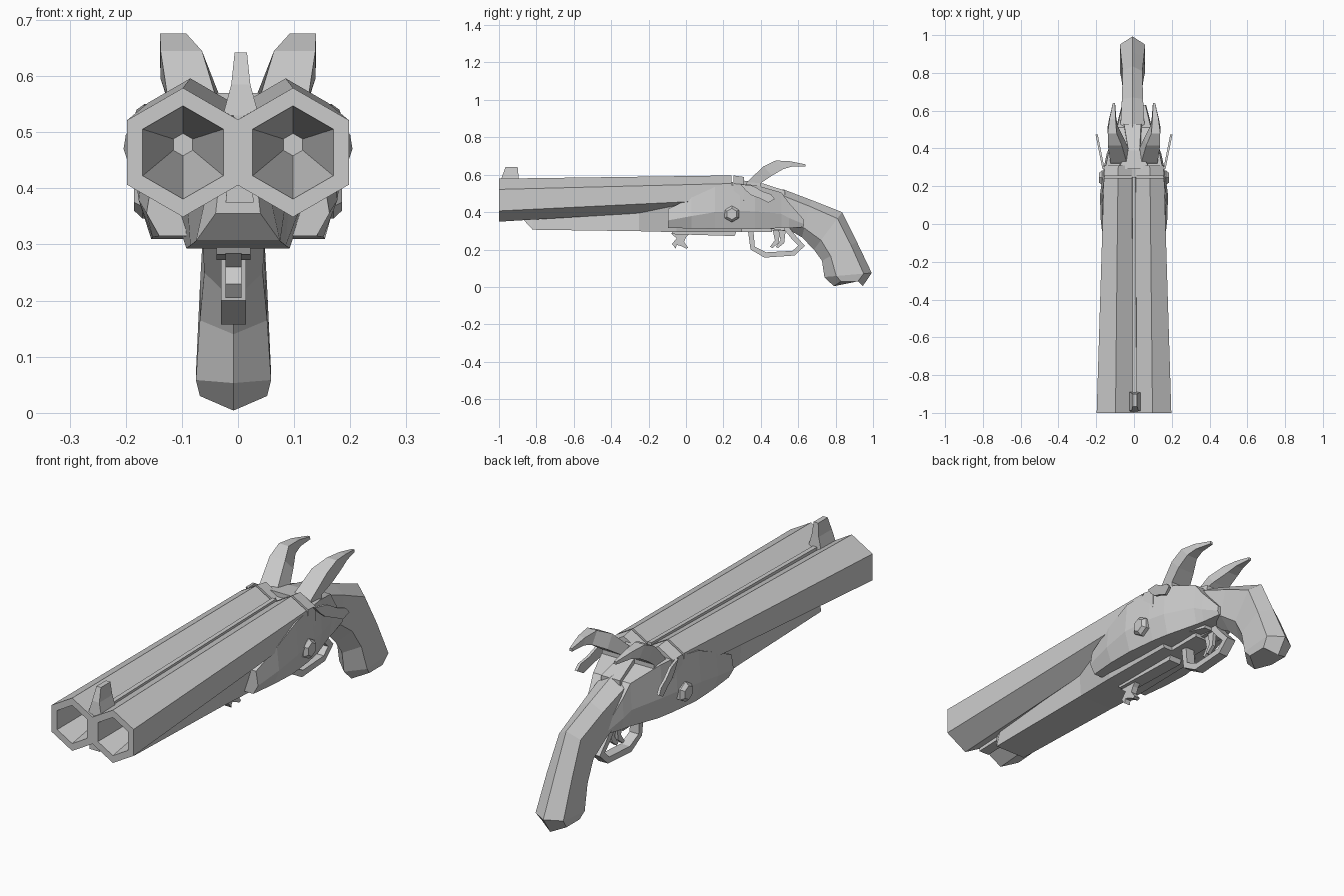
import bpy, bmesh, math
from mathutils import Vector

if "Cube" in bpy.data.objects:
    bpy.data.objects.remove(bpy.data.objects["Cube"], do_unlink=True)

GREY = (0.6, 0.6, 0.6, 1.0)
metal = bpy.data.materials.new("plain_grey")
metal.use_nodes = True
metal.diffuse_color = GREY
metal.node_tree.nodes["Principled BSDF"].inputs["Base Color"].default_value = GREY


def loft(name, sections, closed=False):
    """Skin a row of equal-length point rings; cap the ends unless closed."""
    bm = bmesh.new()
    rings = [[bm.verts.new(p) for p in s] for s in sections]
    n = len(rings[0])
    pairs = list(zip(rings, rings[1:]))
    if closed:
        pairs.append((rings[-1], rings[0]))
    for a, b in pairs:
        for i in range(n):
            j = (i + 1) % n
            bm.faces.new((a[i], a[j], b[j], b[i]))
    if not closed:
        bm.faces.new(rings[0][::-1])
        bm.faces.new(rings[-1])
    bmesh.ops.recalc_face_normals(bm, faces=bm.faces)
    mesh = bpy.data.meshes.new(name)
    bm.to_mesh(mesh)
    bm.free()
    mesh.materials.append(metal)
    obj = bpy.data.objects.new(name, mesh)
    bpy.context.collection.objects.link(obj)
    return obj


def hexagon(x, y, z, r):
    return [(x + r * math.sin(k * math.pi / 3), y, z + r * math.cos(k * math.pi / 3))
            for k in range(6)]


def plate(name, outline, x, half):
    """Side outline (y, z) given thickness along x."""
    return loft(name, [[(x + s * half, y, z) for y, z in outline] for s in (-1, 1)])


def box_ring(y, x, bottom, top, zb, zt):
    """Trapezoid cross-section across the body."""
    return [(x - bottom, y, zb), (x + bottom, y, zb), (x + top, y, zt), (x - top, y, zt)]


for side, s in (("left", 1), ("right", -1)):
    # Tapered six-sided barrel with a funnel bore
    cx = s * 0.098
    loft(side + "_barrel", [
        hexagon(cx, -0.55, 0.478, 0.02), hexagon(cx, -1.0, 0.464, 0.083),
        hexagon(cx, -1.0, 0.464, 0.115), hexagon(s * 0.085, 0.243, 0.51, 0.086)])
    # Breech block behind the barrel
    loft(side + "_breech", [hexagon(s * 0.085, 0.253, 0.51, 0.086),
                            hexagon(s * 0.083, 0.31, 0.505, 0.083)])

    # Swept-back hammer: front edge, back edge, centre x, half width
    hammer = [((0.30, 0.50), (0.40, 0.49), 0.075, 0.050),
              ((0.325, 0.56), (0.40, 0.555), 0.077, 0.048),
              ((0.415, 0.645), (0.46, 0.595), 0.097, 0.041),
              ((0.48, 0.676), (0.52, 0.63), 0.113, 0.026),
              ((0.555, 0.672), (0.565, 0.643), 0.112, 0.018),
              ((0.64, 0.655), (0.64, 0.643), 0.106, 0.006)]
    loft(side + "_hammer", [
        [(s * (x - w * 0.8), *f), (s * (x + w), *f), (s * (x + w), *b), (s * (x - w), *b)]
        for f, b, x, w in hammer])

    # Thin curled lever flaring out from the side
    curl = [(0.29, 0.55), (0.36, 0.54), (0.41, 0.51), (0.455, 0.495), (0.475, 0.47),
            (0.44, 0.45), (0.39, 0.475), (0.35, 0.49), (0.32, 0.515)]
    loft(side + "_side_lever", [
        [(s * (0.155 + (y - 0.29) * 0.2 + t), y, z) for y, z in curl] for t in (0, 0.012)])

    # Faceted side screw
    def screw_ring(x, r):
        return [(s * x, a + 0.245, b + 0.39) for a, _, b in hexagon(0, 0, 0, r)]
    loft(side + "_side_screw", [screw_ring(0.13, 0.044), screw_ring(0.17, 0.044),
                                screw_ring(0.185, 0.03)])

# Receiver with bulging side plates: y, bottom, top, half width
receiver = [(-0.095, 0.315, 0.417, 0.163), (0.03, 0.313, 0.478, 0.177),
            (0.155, 0.31, 0.535, 0.18), (0.29, 0.31, 0.55, 0.162),
            (0.37, 0.31, 0.545, 0.145), (0.51, 0.315, 0.505, 0.095),
            (0.55, 0.315, 0.45, 0.085), (0.63, 0.32, 0.36, 0.064)]
loft("receiver", [
    [(-0.86 * w, y, b), (0.86 * w, y, b), (w, y, b + 0.4 * (t - b)), (0.94 * w, y, t),
     (-0.94 * w, y, t), (-w, y, b + 0.4 * (t - b))] for y, b, t, w in receiver])

# Sloping tang between hammers and grip
loft("tang", [box_ring(0.29, 0, 0.10, 0.085, 0.32, 0.57),
              box_ring(0.39, 0, 0.08, 0.03, 0.32, 0.56),
              box_ring(0.53, -0.008, 0.06, 0.045, 0.30, 0.515)])

# Curved grip: back point, front point, half width
grip = [((0.42, 0.535), (0.42, 0.31), 0.058), ((0.525, 0.52), (0.56, 0.30), 0.063),
        ((0.67, 0.465), (0.62, 0.265), 0.056), ((0.835, 0.40), (0.684, 0.20), 0.052),
        ((0.914, 0.24), (0.727, 0.14), 0.060), ((0.993, 0.075), (0.74, 0.053), 0.067),
        ((0.945, 0.004), (0.79, 0.004), 0.060)]
sections = []
for back, front, w in grip:
    b, f = Vector((-0.008, *back)), Vector((-0.008, *front))
    side = Vector((w, 0, 0))
    p, q = b.lerp(f, 0.17), b.lerp(f, 0.75)
    sections.append([b, p + side, q + side, f, q - side, p - side])
# Lift the outer corners of the butt
for i in (1, 2, 4, 5):
    sections[-1][i].z += 0.026
loft("grip", sections)

# Fore-end beneath the barrels
loft("fore_end", [box_ring(-0.865, 0, 0.040, 0.035, 0.355, 0.40),
                  box_ring(-0.82, 0, 0.075, 0.050, 0.306, 0.42),
                  box_ring(-0.25, 0, 0.085, 0.095, 0.298, 0.44),
                  box_ring(-0.05, 0, 0.092, 0.140, 0.293, 0.44),
                  box_ring(0.30, 0, 0.085, 0.120, 0.293, 0.44)])

# Rib between the barrels and the front sight
loft("rib", [box_ring(-0.99, 0.003, 0.025, 0.010, 0.375, 0.54),
             box_ring(0.25, 0.0, 0.020, 0.009, 0.42, 0.562)])
loft("front_sight", [
    [(0.005 + a * x, y, z) for a, y in ((-1, y0), (1, y0), (1, y1), (-1, y1))]
    for x, y0, y1, z in ((0.032, -0.992, -0.89, 0.53), (0.017, -0.985, -0.895, 0.585),
                         (0.011, -0.965, -0.90, 0.642))])

# Underside plate and its release hook
plate("underside_plate", [(-0.08, 0.30), (-0.07, 0.282), (0.26, 0.272), (0.27, 0.30)],
      -0.008, 0.03)
plate("underside_bar", [(0.2, 0.31), (0.21, 0.293), (0.46, 0.293), (0.46, 0.32)], -0.008, 0.05)
plate("release_hook", [(-0.08, 0.285), (-0.05, 0.26), (-0.075, 0.23), (-0.055, 0.205),
                       (-0.05, 0.225), (-0.03, 0.22), (0.0, 0.205), (0.012, 0.21),
                       (-0.01, 0.24), (0.0, 0.265), (0.02, 0.285)], -0.008, 0.014)

# Trigger guard loop: outer and inner side outlines
outer = [(0.33, 0.31), (0.345, 0.20), (0.42, 0.157), (0.58, 0.168),
         (0.636, 0.22), (0.59, 0.27), (0.55, 0.32)]
inner = [(0.36, 0.305), (0.368, 0.215), (0.428, 0.185), (0.57, 0.193),
         (0.60, 0.222), (0.567, 0.255), (0.53, 0.30)]
loft("trigger_guard", [
    [(-0.030, *o), (0.014, *o), (0.014, *i), (-0.030, *i)] for o, i in zip(outer, inner)],
     closed=True)

# Pair of curved triggers
for name, y in (("front_trigger", 0.0), ("rear_trigger", 0.03)):
    plate(name, [(0.46 + y, 0.32), (0.475 + y, 0.25), (0.45 + y, 0.215), (0.462 + y, 0.208),
                 (0.495 + y, 0.235), (0.505 + y, 0.32)], -0.012 + y * 0.3, 0.008)
